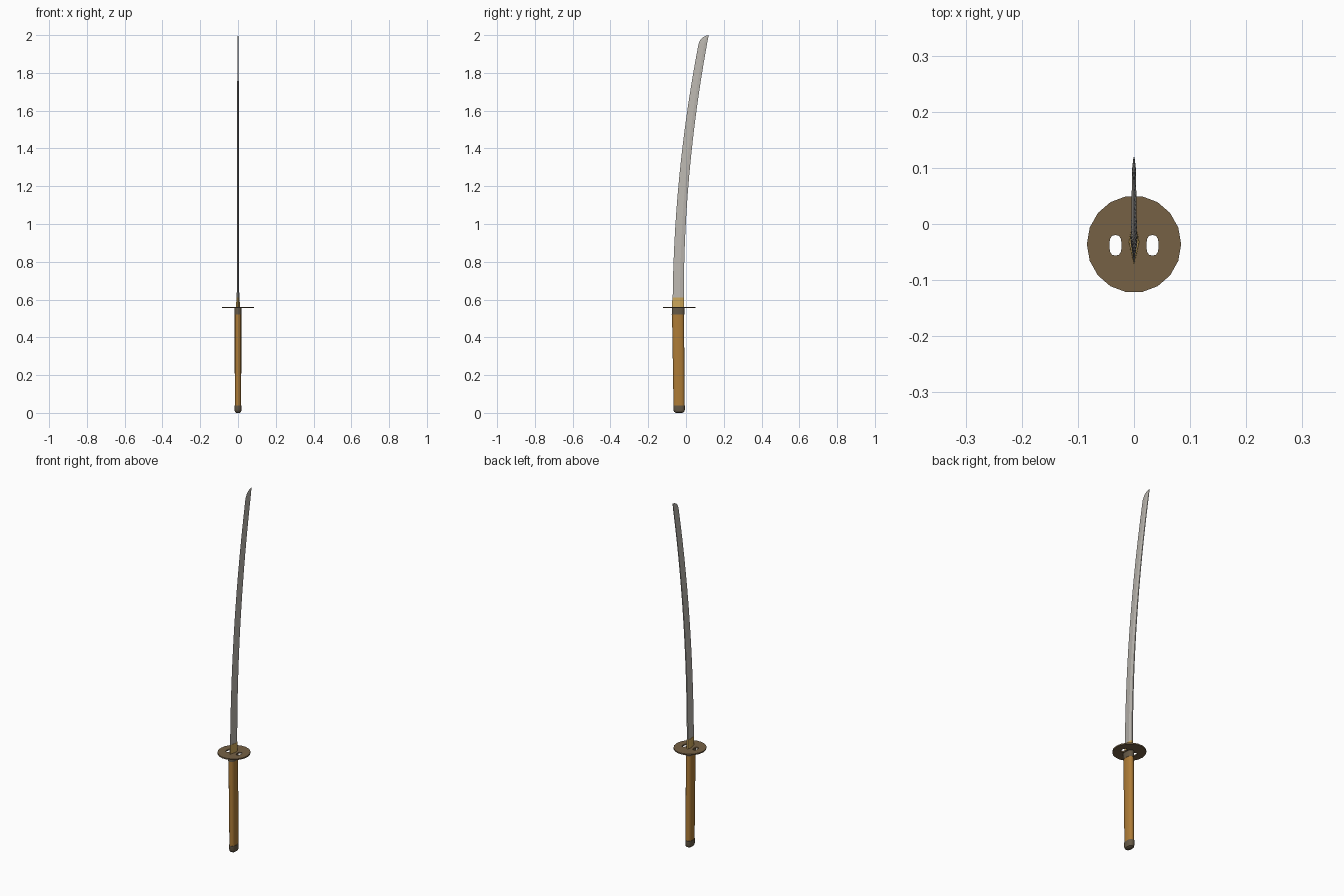
import bpy, bmesh, math
from math import sin, cos, pi

if "Cube" in bpy.data.objects:
    bpy.data.objects.remove(bpy.data.objects["Cube"])


def material(name, rgb):
    m = bpy.data.materials.new(name)
    m.diffuse_color = (*rgb, 1)
    m.use_nodes = True
    m.node_tree.nodes["Principled BSDF"].inputs["Base Color"].default_value = m.diffuse_color
    return m


STEEL = material("pale steel", (0.50, 0.475, 0.435))
GOLD = material("collar gold", (0.60, 0.38, 0.10))
BRONZE = material("guard bronze", (0.18, 0.12, 0.06))
DARK = material("dark fittings", (0.13, 0.10, 0.062))
WRAP = material("amber grip", (0.42, 0.20, 0.038))


def loft(name, rings, mat, smooth=False):
    """Skin a stack of equal-length rings and cap both ends."""
    bm = bmesh.new()
    vs = [[bm.verts.new(p) for p in r] for r in rings]
    n = len(vs[0])
    for a, b in zip(vs, vs[1:]):
        for i in range(n):
            j = (i + 1) % n
            bm.faces.new((a[i], a[j], b[j], b[i]))
    bm.faces.new(vs[0][::-1])
    bm.faces.new(vs[-1])
    bmesh.ops.remove_doubles(bm, verts=bm.verts, dist=0.0002)
    bmesh.ops.recalc_face_normals(bm, faces=bm.faces)
    me = bpy.data.meshes.new(name)
    bm.to_mesh(me)
    bm.free()
    me.materials.append(mat)
    ob = bpy.data.objects.new(name, me)
    bpy.context.collection.objects.link(ob)
    if smooth:
        bpy.ops.object.select_all(action='DESELECT')
        ob.select_set(True)
        bpy.context.view_layer.objects.active = ob
        bpy.ops.object.shade_smooth_by_angle(angle=math.radians(40))
    return ob


def oval(y0, y1, hx, z, n=16):
    """Slightly squared oval ring spanning y0..y1 and +-hx."""
    c, h = (y0 + y1) / 2, (y1 - y0) / 2
    sq = lambda v: math.copysign(abs(v) ** 0.8, v)
    return [(hx * sq(cos(2 * pi * i / n)), c + h * sq(sin(2 * pi * i / n)), z)
            for i in range(n)]


def section(edge, spine, hx, z):
    """Blade section: sharp edge at -y, ridge, narrow back at +y."""
    r = edge + (spine - edge) * 0.66
    return [(0, edge, z), (hx, r, z), (hx * 0.5, spine, z),
            (-hx * 0.5, spine, z), (-hx, r, z)]


# Curved blade with a swept point
def spine_y(z):
    return -0.012 + 0.132 * ((z - 0.6) / 1.4) ** 2


rings = []
for i in range(15):
    z = 0.56 + 1.395 * i / 14
    w = 0.059 - 0.014 * i / 14
    rings.append(section(spine_y(z) - w, spine_y(z), 0.0068 - 0.0033 * i / 14, z))
for z, w, hx in ((1.975, 0.039, 0.003), (1.989, 0.028, 0.002),
                 (1.996, 0.015, 0.0012), (2.0, 0.0004, 0.00005)):
    rings.append(section(spine_y(z) - w, spine_y(z), hx, z))
loft("blade", rings, STEEL)

# Gold blade collar above the guard
loft("blade_collar", [section(-0.0735, -0.0105, 0.0098, 0.556),
                      section(-0.0725, -0.0115, 0.0088, 0.612)], GOLD)

# Round guard with two slots, as a filled profile
cu = bpy.data.curves.new("guard", 'CURVE')
cu.dimensions = '2D'
cu.fill_mode = 'BOTH'
cu.extrude = 0.0035


def outline(cx, cy, rx, ry, n, p=1.0):
    s = cu.splines.new('POLY')
    s.points.add(n - 1)
    for i in range(n):
        c, d = cos(2 * pi * i / n), sin(2 * pi * i / n)
        s.points[i].co = (cx + rx * math.copysign(abs(c) ** p, c),
                          cy + ry * math.copysign(abs(d) ** p, d), 0, 1)
    s.use_cyclic_u = True


outline(0, -0.036, 0.084, 0.0865, 18)
for s in (-1, 1):
    outline(s * 0.033, -0.038, 0.011, 0.0185, 12, 0.75)
cu.materials.append(BRONZE)
guard = bpy.data.objects.new("guard", cu)
guard.location.z = 0.5575
bpy.context.collection.objects.link(guard)
bpy.ops.object.select_all(action='DESELECT')
guard.select_set(True)
bpy.context.view_layer.objects.active = guard
bpy.ops.object.convert(target='MESH')

# Grip, tapering a little towards the pommel
loft("grip", [oval(-0.066, -0.008, 0.0165, 0.035),
              oval(-0.070, -0.009, 0.0175, 0.28),
              oval(-0.074, -0.010, 0.0175, 0.525)], WRAP, True)

# Ferrule under the guard
loft("ferrule", [oval(-0.0755, -0.0085, 0.019, 0.520),
                 oval(-0.0750, -0.0085, 0.019, 0.555)], DARK, True)

# Rounded pommel cap
loft("pommel", [oval(-0.053, -0.019, 0.010, 0.0),
                oval(-0.062, -0.010, 0.0165, 0.005),
                oval(-0.067, -0.006, 0.0185, 0.016),
                oval(-0.067, -0.006, 0.0185, 0.040)], DARK, True)
